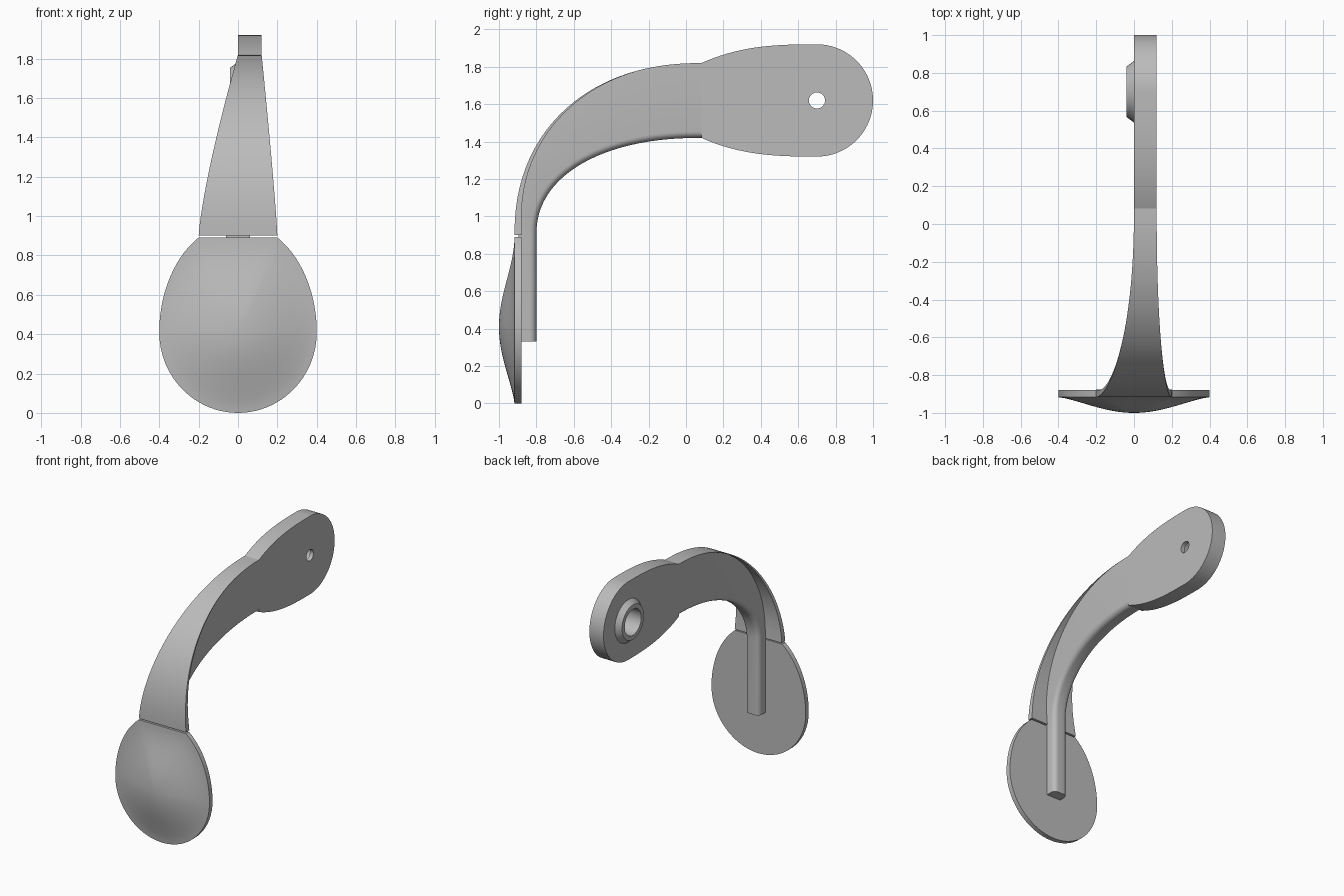
import bpy, bmesh
from math import sin, cos, pi, asin, radians
from mathutils import Vector, Matrix

cube = bpy.data.objects.get("Cube")
if cube:
    bpy.data.objects.remove(cube, do_unlink=True)

GREY = (0.5, 0.5, 0.5, 1)
metal = bpy.data.materials.new("plain grey metal")
metal.use_nodes = True
metal.diffuse_color = GREY
metal.node_tree.nodes["Principled BSDF"].inputs["Base Color"].default_value = GREY


def make_object(name, bm):
    bmesh.ops.recalc_face_normals(bm, faces=bm.faces)
    mesh = bpy.data.meshes.new(name)
    bm.to_mesh(mesh)
    bm.free()
    mesh.materials.append(metal)
    ob = bpy.data.objects.new(name, mesh)
    bpy.context.collection.objects.link(ob)
    return ob


def smooth(ob):
    bpy.ops.object.select_all(action='DESELECT')
    ob.select_set(True)
    bpy.context.view_layer.objects.active = ob
    bpy.ops.object.shade_smooth_by_angle(angle=radians(30))


def loft(name, rings, closed=False):
    """Skin a list of equal point rings, capping the ends unless closed."""
    bm = bmesh.new()
    rows = [[bm.verts.new(p) for p in ring] for ring in rings]
    pairs = list(zip(rows, rows[1:])) + ([(rows[-1], rows[0])] if closed else [])
    for a, b in pairs:
        for i in range(len(a)):
            j = (i + 1) % len(a)
            bm.faces.new((a[i], a[j], b[j], b[i]))
    if not closed:
        bm.faces.new(rows[0])
        bm.faces.new(rows[-1])
    return make_object(name, bm)


# Curved arm: a widening web behind a tapering front flange
ARM_END, BEND_Z, STEPS = 0.083, 0.9, 40


def bend(t, a, b):
    p = 2 / 2.2
    return Vector((0, ARM_END - a * abs(cos(t)) ** p, BEND_Z + b * sin(t) ** p))


def web_ring(outer, inner, shift, start, r=0.035):
    d = inner - outer
    depth = d.length
    d.normalize()
    prof = [(-0.06, start), (0.06, start)]
    for side in (1, -1):
        arc = [k * pi / 12 for k in range(7)]
        for a in (arc if side == 1 else reversed(arc)):
            prof.append((side * (0.06 - r + r * cos(a)), depth - r + r * sin(a)))
    return [outer + d * s + Vector((x + shift, 0, 0)) for x, s in prof]


web = [web_ring(Vector((0, -0.92, 0.33)), Vector((0, -0.8, 0.33)), 0, 0.02)]
flange = []
for i in range(STEPS + 1):
    t = pi / 2 * i / STEPS
    outer, inner = bend(t, 1.0, 0.92), bend(t, 0.883, 0.52)
    u = min(1, max(0, (outer.z - BEND_Z) / 0.92))
    thick = 0.04 * (1 - u) + 0.001
    web.append(web_ring(outer, inner, 0.06 * u ** 1.3, thick / 2))
    d = (inner - outer).normalized()
    left, right = -0.2 * (1 - u ** 1.3), 0.2 - 0.08 * u ** 1.15
    flange.append([outer + d * s + Vector((x, 0, 0)) for x, s in
                   ((left, 0), (right, 0), (right, thick), (left, thick))])
smooth(loft("arm_web", web))
smooth(loft("arm_flange", flange))

# Pedal pad: round below, tapering above to the flange, with a domed front
PAD_Z, TOP = 0.41, asin(0.865)
angles = [pi - TOP + (pi + 2 * TOP) * k / 72 for k in range(73)]
outline = [(0.4 * cos(a), (0.555 if sin(a) > 0 else 0.41) * sin(a)) for a in angles]
outline += [(0.2 - 0.1 * k, outline[-1][1]) for k in (1, 2, 3)]


def pad_ring(r, y=None):
    ring = []
    for x, z in outline:
        rise = cos(pi / 2 * r) ** (1.35 + 0.5 * max(0, z) / 0.48)
        ring.append((x * r, -0.917 - 0.083 * rise if y is None else y, PAD_Z + z * r))
    return ring


RINGS = 16
smooth(loft("pedal_pad", [pad_ring(1, -0.88), pad_ring(1, -0.917)]
            + [pad_ring(k / RINGS) for k in range(RINGS - 1, 0, -1)] + [pad_ring(0.01)]))

# Mounting plate at the far end of the arm
PIVOT = Vector((0, 0.7, 1.62))
upper = []
for k in range(25):
    s = (k / 24) ** 1.5
    upper.append((ARM_END + s * (PIVOT.y - ARM_END), 0.2 + 0.1 * (1 - (1 - s) ** 2.8)))
end = [(PIVOT.y + 0.3 * sin(a), 0.3 * cos(a)) for a in (pi * k / 48 for k in range(1, 48))]
lower = [(y, -h) for y, h in reversed(upper)]
side = upper + end + lower
plate = loft("mounting_plate", [[(x, y, PIVOT.z + h) for y, h in side] for x in (0, 0.12)])

# Pivot bore through the plate, wide on the boss side and narrow on the other
for radius, x0, x1 in ((0.1, -0.1, 0.09), (0.043, 0.05, 0.2)):
    bm = bmesh.new()
    place = Matrix.Translation(PIVOT + Vector(((x0 + x1) / 2, 0, 0))) @ Matrix.Rotation(pi / 2, 4, 'Y')
    bmesh.ops.create_cone(bm, cap_ends=True, segments=48, radius1=radius,
                          radius2=radius, depth=x1 - x0, matrix=place)
    cutter = make_object("bore_cutter", bm)
    cutter.hide_render = True
    cut = plate.modifiers.new("bore", 'BOOLEAN')
    cut.operation, cut.solver, cut.object = 'DIFFERENCE', 'EXACT', cutter
    bpy.context.view_layer.objects.active = plate
    bpy.ops.object.modifier_apply(modifier=cut.name)
    bpy.data.objects.remove(cutter, do_unlink=True)
smooth(plate)

# Chamfered boss ring around the bore
profile = [(0.163, 0), (0.133, -0.04), (0.1, -0.04), (0.1, 0)]
smooth(loft("pivot_boss", [[PIVOT + Vector((x, r * cos(a), r * sin(a))) for r, x in profile]
                           for a in (2 * pi * k / 48 for k in range(48))], closed=True))
